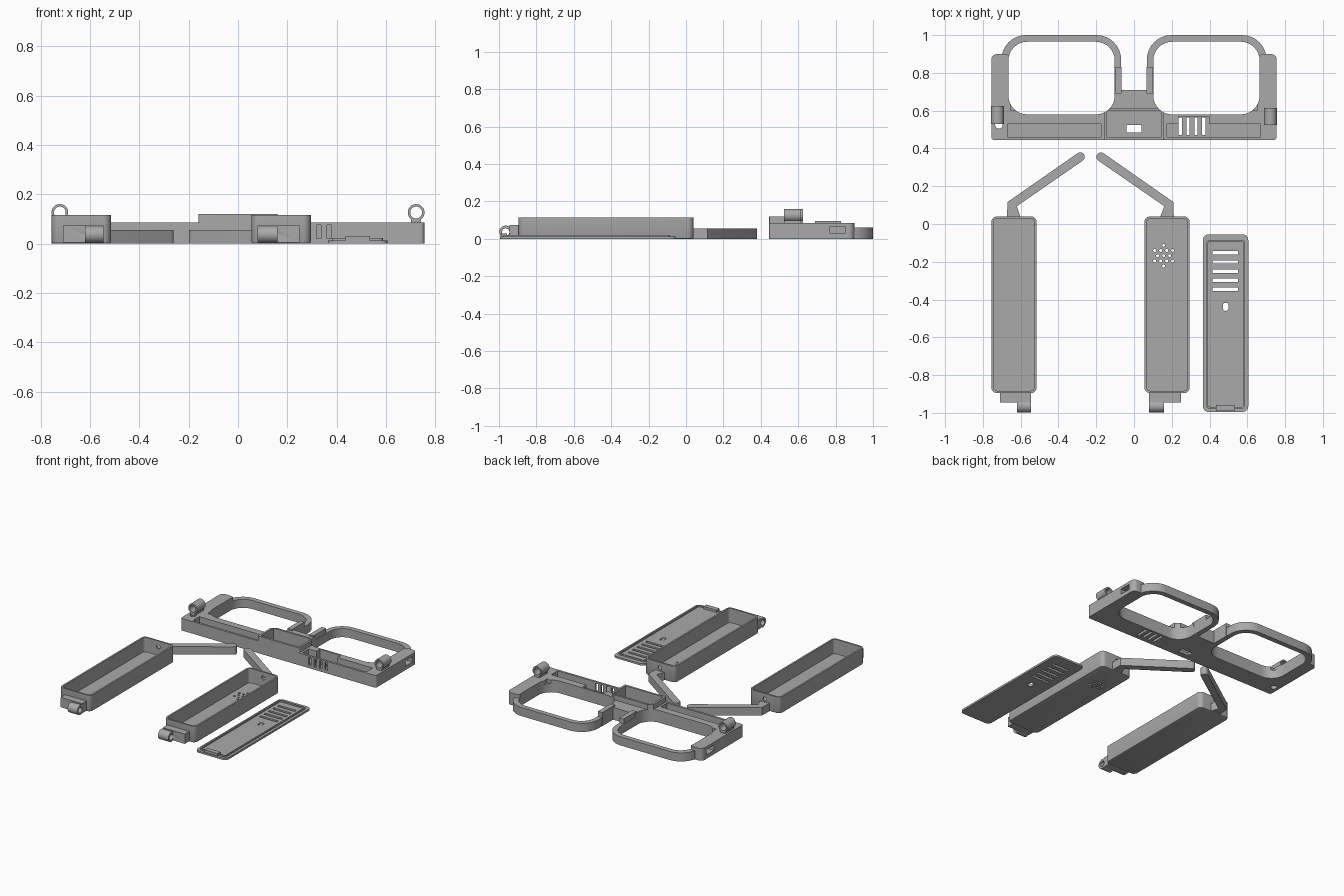
import bpy, bmesh, math
from mathutils import Matrix, Vector

if "Cube" in bpy.data.objects:
    bpy.data.objects.remove(bpy.data.objects["Cube"])

grey = bpy.data.materials.new("plain_grey")
grey.diffuse_color = (0.4, 0.4, 0.4, 1)
grey.use_nodes = True
grey.node_tree.nodes["Principled BSDF"].inputs["Base Color"].default_value = grey.diffuse_color


def rrect(x0, x1, y0, y1, r, n=8):
    """Rounded rectangle outline."""
    if r <= 0:
        return [(x0, y0), (x1, y0), (x1, y1), (x0, y1)]
    pts = []
    for k, (cx, cy) in enumerate([(x1 - r, y1 - r), (x0 + r, y1 - r), (x0 + r, y0 + r), (x1 - r, y0 + r)]):
        for i in range(n + 1):
            a = math.pi / 2 * (k + i / n)
            pts.append((cx + r * math.cos(a), cy + r * math.sin(a)))
    return pts


def finish(name, bm):
    bmesh.ops.recalc_face_normals(bm, faces=bm.faces)
    me = bpy.data.meshes.new(name)
    bm.to_mesh(me)
    bm.free()
    me.materials.append(grey)
    ob = bpy.data.objects.new(name, me)
    bpy.context.collection.objects.link(ob)
    return ob


def prism(name, pts, z0, z1):
    bm = bmesh.new()
    f = bm.faces.new([bm.verts.new((x, y, z0)) for x, y in pts])
    ext = bmesh.ops.extrude_face_region(bm, geom=[f])
    bmesh.ops.translate(bm, vec=(0, 0, z1 - z0), verts=[v for v in ext["geom"] if isinstance(v, bmesh.types.BMVert)])
    return finish(name, bm)


def block(name, x0, x1, y0, y1, z0, z1, r=0):
    return prism(name, rrect(x0, x1, y0, y1, r), z0, z1)


def cyl(name, c, r, length, axis="Z", seg=32):
    bm = bmesh.new()
    rot = {"Z": Matrix(), "X": Matrix.Rotation(math.pi / 2, 4, "Y"), "Y": Matrix.Rotation(math.pi / 2, 4, "X")}[axis]
    bmesh.ops.create_cone(bm, cap_ends=True, segments=seg, radius1=r, radius2=r, depth=length,
                          matrix=Matrix.Translation(c) @ rot)
    return finish(name, bm)


def boolean(ob, tools, op):
    """Apply tools one at a time, then remove them."""
    bpy.context.view_layer.objects.active = ob
    for t in tools:
        m = ob.modifiers.new("cut", "BOOLEAN")
        m.operation, m.solver, m.object = op, "EXACT", t
        bpy.ops.object.modifier_apply(modifier=m.name)
        bpy.data.objects.remove(t)


def smooth(ob):
    bpy.ops.object.select_all(action="DESELECT")
    ob.select_set(True)
    bpy.context.view_layer.objects.active = ob
    bpy.ops.object.shade_smooth_by_angle(angle=math.radians(30))


# Spectacle frame: lower bar, centre housing, bridge, rims and end blocks
frame = block("spectacle_frame", -0.755, 0.755, 0.445, 0.6, 0, 0.085, 0.015)
adds = [block("bridge", -0.2, 0.2, 0.55, 0.71, 0, 0.085),
        block("housing", -0.16, 0.16, 0.445, 0.612, 0, 0.12, 0.008)]
cuts = []
for s in (-1, 1):
    def sx(a, b):
        return (a, b) if s > 0 else (-b, -a)
    adds += [block("rim", *sx(0.068, 0.702), 0.52, 1.0, 0, 0.06, 0.13),
             block("end_block", *sx(0.655, 0.755), 0.445, 0.9, 0, 0.085, 0.03),
             block("nose_pad", *sx(0.066, 0.1), 0.69, 0.83, 0, 0.095)]
    cuts += [block("lens_hole", *sx(0.102, 0.665), 0.58, 0.965, -0.1, 0.3, 0.1),
             block("trough", *sx(0.175, 0.67), 0.46, 0.53, 0.02, 0.3),
             block("wire_hole", *sx(0.67, 0.8), 0.77, 0.85, 0.028, 0.065)]
# Bar openings: housing cavity, port and cooling slots
cuts += [block("cavity", -0.145, 0.145, 0.46, 0.598, 0.02, 0.3),
         block("port", -0.04, 0.04, 0.485, 0.525, -0.1, 0.1),
         block("vent_bay", 0.235, 0.4, 0.459, 0.568, 0.02, 0.3),
         cyl("pin_hole", (-0.715, 0.525, 0.05), 0.02, 0.3)]
for i in range(4):
    x = 0.235 + 0.042 * i
    cuts += [block("floor_slot", x, x + 0.018, 0.472, 0.565, -0.1, 0.1),
             block("front_slot", x, x + 0.018, 0.4, 0.47, 0.02, 0.075)]
boolean(frame, adds, "UNION")
boolean(frame, cuts, "DIFFERENCE")
smooth(frame)

# Hinge barrels standing on the end blocks
for name, x, y0, y1 in (("left_frame_hinge", -0.722, 0.53, 0.625), ("right_frame_hinge", 0.722, 0.525, 0.615)):
    h = cyl(name, (x, (y0 + y1) / 2, 0.126), 0.034, y1 - y0, "Y")
    boolean(h, [block("foot", x - 0.02, x + 0.02, y0, y1, 0.08, 0.11)], "UNION")
    boolean(h, [cyl("bore", (x, 0.57, 0.126), 0.024, 0.4, "Y")], "DIFFERENCE")
    smooth(h)


def temple_tip(name, path, w, h):
    """Bent bar with a rounded end; starts slightly wider."""
    p = [Vector(q) for q in path]
    d = (p[2] - p[1]).normalized()
    n = Vector((-d.y, d.x))
    d0 = (p[1] - p[0]).normalized()
    n0 = Vector((-d0.y, d0.x))
    nb = (n + n0).normalized()
    end = []
    a0 = math.atan2(-n.y, -n.x)
    for i in range(11):
        a = a0 + math.pi * i / 10
        end.append(p[2] + w * Vector((math.cos(a), math.sin(a))))
    pts = [p[0] - n0 * 0.036, p[1] - nb * w * 1.12] + end + [p[1] + nb * w * 1.12, p[0] + n0 * 0.036]
    return prism(name, [(q.x, q.y) for q in pts], 0, h)


# Temple arms: open trays with a bent tip and a hinge at the other end
for side, x0, bend, tip in (("left", -0.755, -0.645, -0.285), ("right", 0.055, 0.185, -0.175)):
    x1 = x0 + 0.24
    arm = block(side + "_arm_tray", x0, x1, -0.895, 0.04, 0, 0.115, 0.03)
    # Soften the bottom edge
    bm = bmesh.new()
    bm.from_mesh(arm.data)
    edges = [e for e in bm.edges if all(v.co.z < 0.001 for v in e.verts)]
    bmesh.ops.bevel(bm, geom=edges, offset=0.008, segments=2, affect="EDGES", profile=0.5)
    bm.to_mesh(arm.data)
    bm.free()
    base = -0.637 if side == "left" else 0.175
    cut = [block("tray_cavity", x0 + 0.012, x1 - 0.012, -0.883, 0.028, 0.015, 0.3, 0.02),
           cyl("wire_hole", (base, 0.035, 0.075), 0.015, 0.06, "Y")]
    if side == "right":
        # Speaker holes in a six-pointed star
        spots = [(0, 0)] + [(r * math.cos(a + k * math.pi / 3), r * math.sin(a + k * math.pi / 3))
                            for r, a in ((0.032, 0), (0.055, math.pi / 6)) for k in range(6)]
        cut += [cyl("sound_hole", (0.157 + dx, -0.168 + dy, 0), 0.008, 0.1, "Z", 12) for dx, dy in spots]
    boolean(arm, cut, "DIFFERENCE")
    smooth(arm)
    smooth(temple_tip(side + "_temple_tip", [(base, 0.034), (bend, 0.105), (tip, 0.355)], 0.024, 0.055))

    # Tray hinge: shoulder block plus a hollow barrel
    if side == "left":
        sh, br = (x0 + 0.045, x1 - 0.03), (x1 - 0.105, x1 - 0.03)
    else:
        sh, br = (x0 + 0.025, x1 - 0.045), (x0 + 0.025, x0 + 0.105)
    hinge = block(side + "_arm_hinge", *sh, -0.945, -0.89, 0.005, 0.073)
    xc = sum(br) / 2
    boolean(hinge, [cyl("barrel", (xc, -0.964, 0.037), 0.034, br[1] - br[0], "X")], "UNION")
    boolean(hinge, [cyl("bore", (xc, -0.964, 0.037), 0.02, br[1] - br[0] + 0.02, "X")], "DIFFERENCE")
    smooth(hinge)

# Tray cover with locating lip, vents, screw hole and latch
cover = block("tray_cover", 0.365, 0.605, -0.995, -0.055, 0, 0.013, 0.03)
lip = block("lip", 0.383, 0.587, -0.977, -0.085, 0.005, 0.022, 0.015)
boolean(lip, [block("lip_inner", 0.392, 0.578, -0.968, -0.094, -0.1, 0.1, 0.01)], "DIFFERENCE")
boolean(cover, [lip, block("latch", 0.435, 0.535, -0.99, -0.957, 0.005, 0.03)], "UNION")
slots = [block("vent", 0.415, 0.55, y - 0.009, y + 0.009, -0.1, 0.1) for y in (-0.152, -0.201, -0.25, -0.298, -0.346)]
boolean(cover, slots + [block("screw_hole", 0.47, 0.5, -0.46, -0.417, -0.1, 0.1, 0.0145)], "DIFFERENCE")
smooth(cover)
